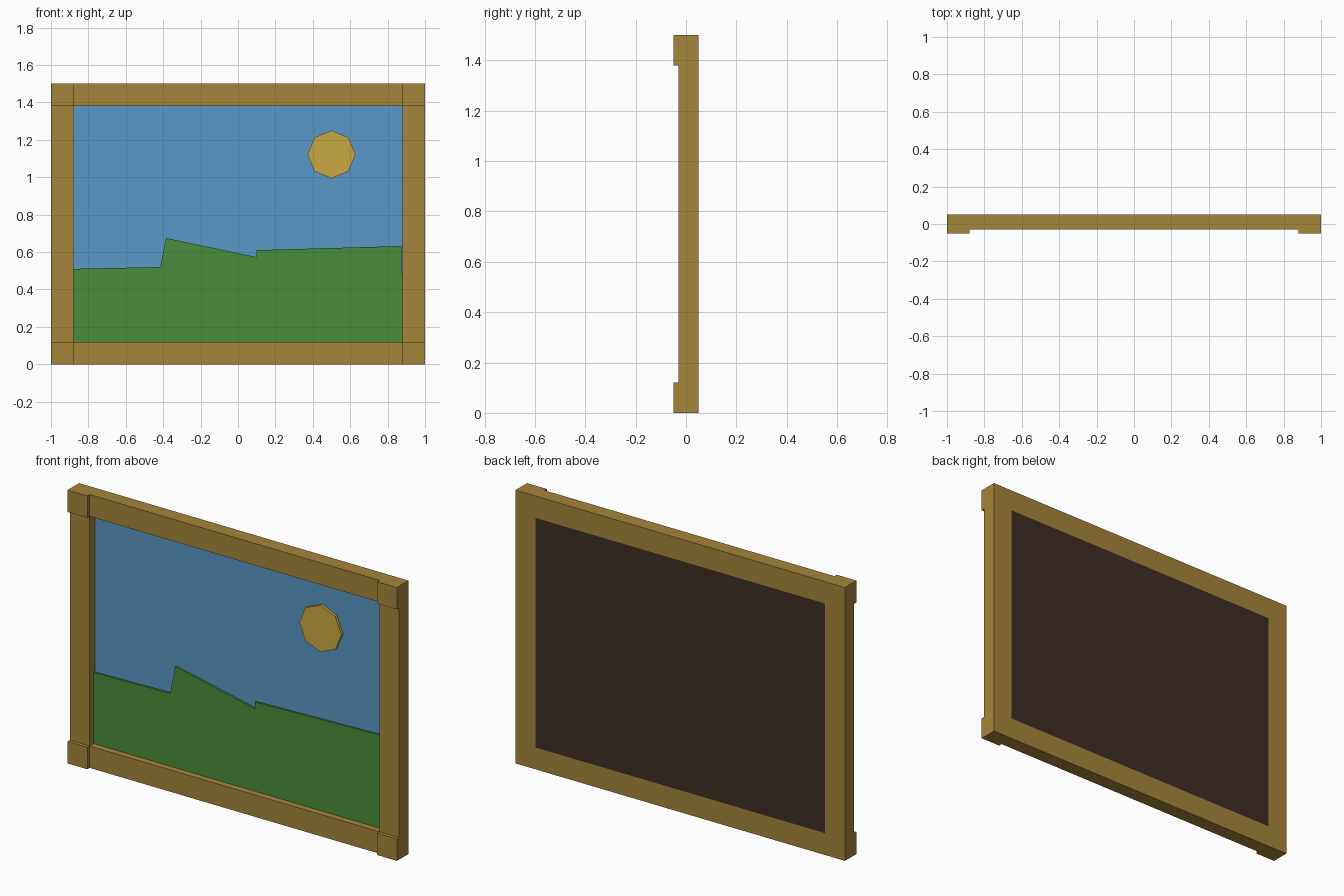
import bpy, bmesh, math

if "Cube" in bpy.data.objects:
    bpy.data.objects.remove(bpy.data.objects["Cube"], do_unlink=True)


def material(name, hex_rgb):
    # sRGB hex to linear flat colour
    def lin(c):
        c /= 255
        return c / 12.92 if c < 0.04045 else ((c + 0.055) / 1.055) ** 2.4
    col = [lin(int(hex_rgb[i:i + 2], 16)) for i in (0, 2, 4)] + [1]
    m = bpy.data.materials.new(name)
    m.use_nodes = True
    m.diffuse_color = col
    m.node_tree.nodes["Principled BSDF"].inputs["Base Color"].default_value = col
    return m


wood = material("golden wood", "A6853A")
sky_blue = material("sky blue", "5A98C7")
green = material("grass green", "4A8D3B")
yellow = material("sun yellow", "C9A841")
brown = material("dark backing brown", "3D2F25")


def slab(name, outline, y0, y1, mat):
    """Extrude an (x, z) outline from y0 back to y1."""
    bm = bmesh.new()
    face = bm.faces.new([bm.verts.new((x, y0, z)) for x, z in outline])
    new = bmesh.ops.extrude_face_region(bm, geom=[face])["geom"]
    for v in new:
        if isinstance(v, bmesh.types.BMVert):
            v.co.y = y1
    bmesh.ops.recalc_face_normals(bm, faces=bm.faces)
    me = bpy.data.meshes.new(name)
    bm.to_mesh(me)
    bm.free()
    me.materials.append(mat)
    ob = bpy.data.objects.new(name, me)
    bpy.context.collection.objects.link(ob)
    return ob


def box(name, x0, x1, z0, z1, y0, y1, mat):
    return slab(name, [(x0, z0), (x1, z0), (x1, z1), (x0, z1)], y0, y1, mat)


W, H, T = 1.0, 1.5, 0.12      # half width, height, frame bar width
IN = W - T
FRONT, BACK = -0.03, 0.05

# Rails and raised corner blocks
for vert, z in (("bottom", 0), ("top", H - T)):
    box(vert + "_rail", -IN, IN, z, z + T, FRONT, BACK, wood)
    for side, x in (("right", -W), ("left", IN)):
        box(f"{vert}_{side}_corner", x, x + T, z, z + T, -0.05, BACK, wood)

# Upright stiles
for side, x in (("right", -W), ("left", IN)):
    box(side + "_stile", x, x + T, T, H - T, FRONT, BACK, wood)

# Sky panel and backing board
box("sky", -IN, IN, T, H - T, 0.015, 0.035, sky_blue)
box("backing_board", -IN, IN, T, H - T, 0.035, BACK, brown)

# Rolling hills
slab("hills", [(-IN, T), (IN, T), (IN, 0.49), (0.873, 0.49), (0.873, 0.632),
               (0.10, 0.61), (0.10, 0.573), (-0.385, 0.675),
               (-0.415, 0.52), (-IN, 0.51)], 0.005, 0.015, green)

# Eight-sided sun
slab("sun", [(0.5 + 0.128 * math.cos(i * math.pi / 4),
              1.122 + 0.128 * math.sin(i * math.pi / 4)) for i in range(8)],
     0.0, 0.015, yellow)
